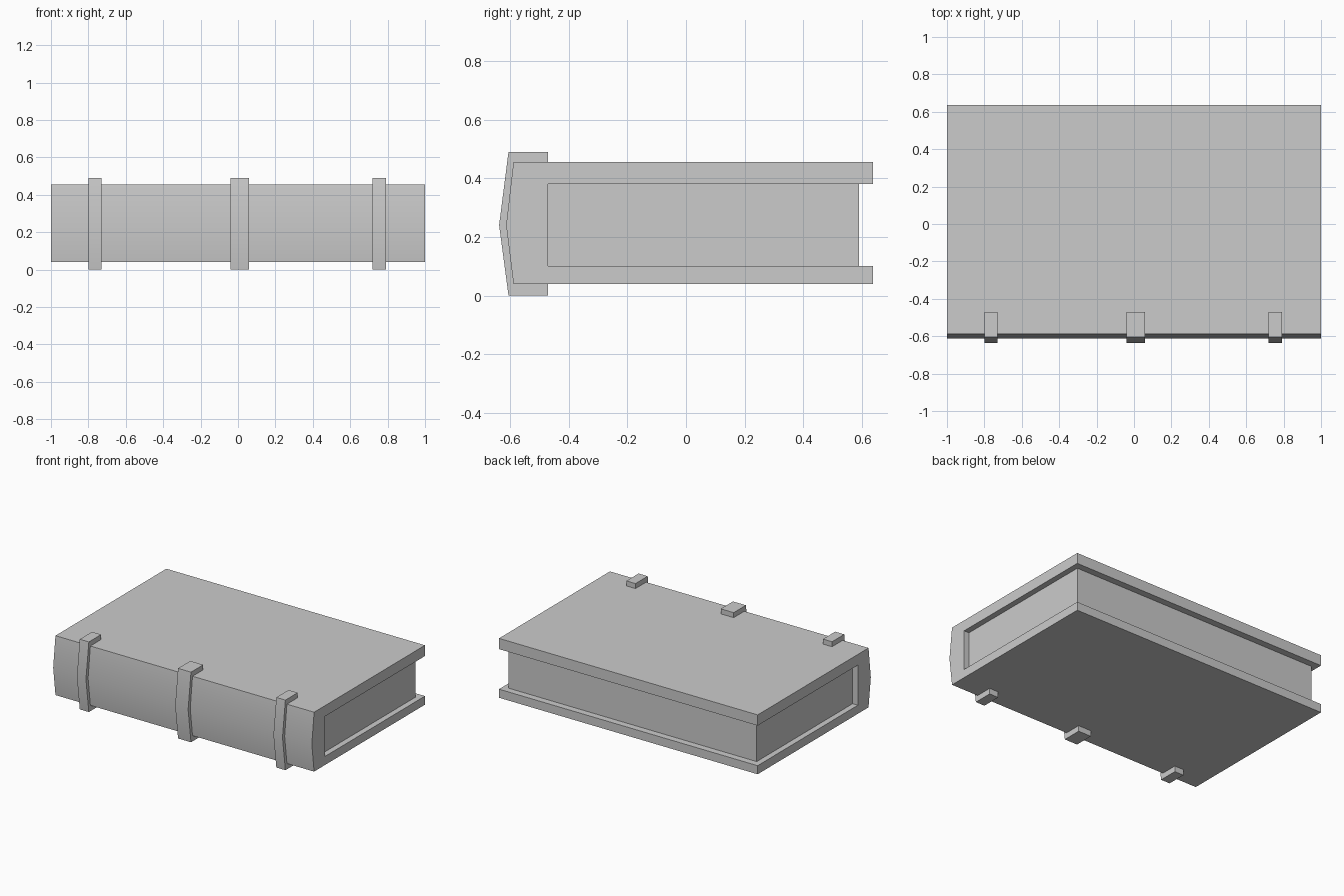
import bpy
import bmesh
import math

if "Cube" in bpy.data.objects:
    bpy.data.objects.remove(bpy.data.objects["Cube"])


def extrude_profile(name, profile, x0, x1):
    """Extrude a closed (y, z) outline along x between x0 and x1."""
    bm = bmesh.new()
    face = bm.faces.new([bm.verts.new((x0, y, z)) for y, z in profile])
    ext = bmesh.ops.extrude_face_region(bm, geom=[face])
    moved = [v for v in ext["geom"] if isinstance(v, bmesh.types.BMVert)]
    bmesh.ops.translate(bm, vec=(x1 - x0, 0, 0), verts=moved)
    bmesh.ops.recalc_face_normals(bm, faces=bm.faces[:])
    mesh = bpy.data.meshes.new(name)
    bm.to_mesh(mesh)
    bm.free()
    obj = bpy.data.objects.new(name, mesh)
    bpy.context.collection.objects.link(obj)
    bpy.ops.object.select_all(action="DESELECT")
    obj.select_set(True)
    bpy.context.view_layer.objects.active = obj
    bpy.ops.object.shade_smooth_by_angle(angle=math.radians(30))
    return obj


# Cover: two boards joined by a thick, slightly pointed spine
cover = [(0.637, 0.04), (0.637, 0.10), (-0.47, 0.10), (-0.47, 0.38),
         (0.637, 0.38), (0.637, 0.455), (-0.588, 0.455),
         (-0.613, 0.24), (-0.588, 0.04)]
extrude_profile("cover", cover, -1.0, 1.0)

# Page block, inset from the three open edges of the boards
pages = [(-0.47, 0.10), (0.59, 0.10), (0.59, 0.38), (-0.47, 0.38)]
extrude_profile("pages", pages, -0.96, 0.96)

# Raised spine bands wrapping around the spine onto both boards
band = [(-0.47, 0.0), (-0.47, 0.045), (-0.583, 0.045), (-0.608, 0.24),
        (-0.583, 0.45), (-0.47, 0.45), (-0.47, 0.49), (-0.605, 0.49),
        (-0.637, 0.24), (-0.605, 0.0)]
for side, x0, x1 in (("left", -0.80, -0.73), ("middle", -0.04, 0.06),
                     ("right", 0.72, 0.79)):
    extrude_profile("spine_band_" + side, band, x0, x1)
